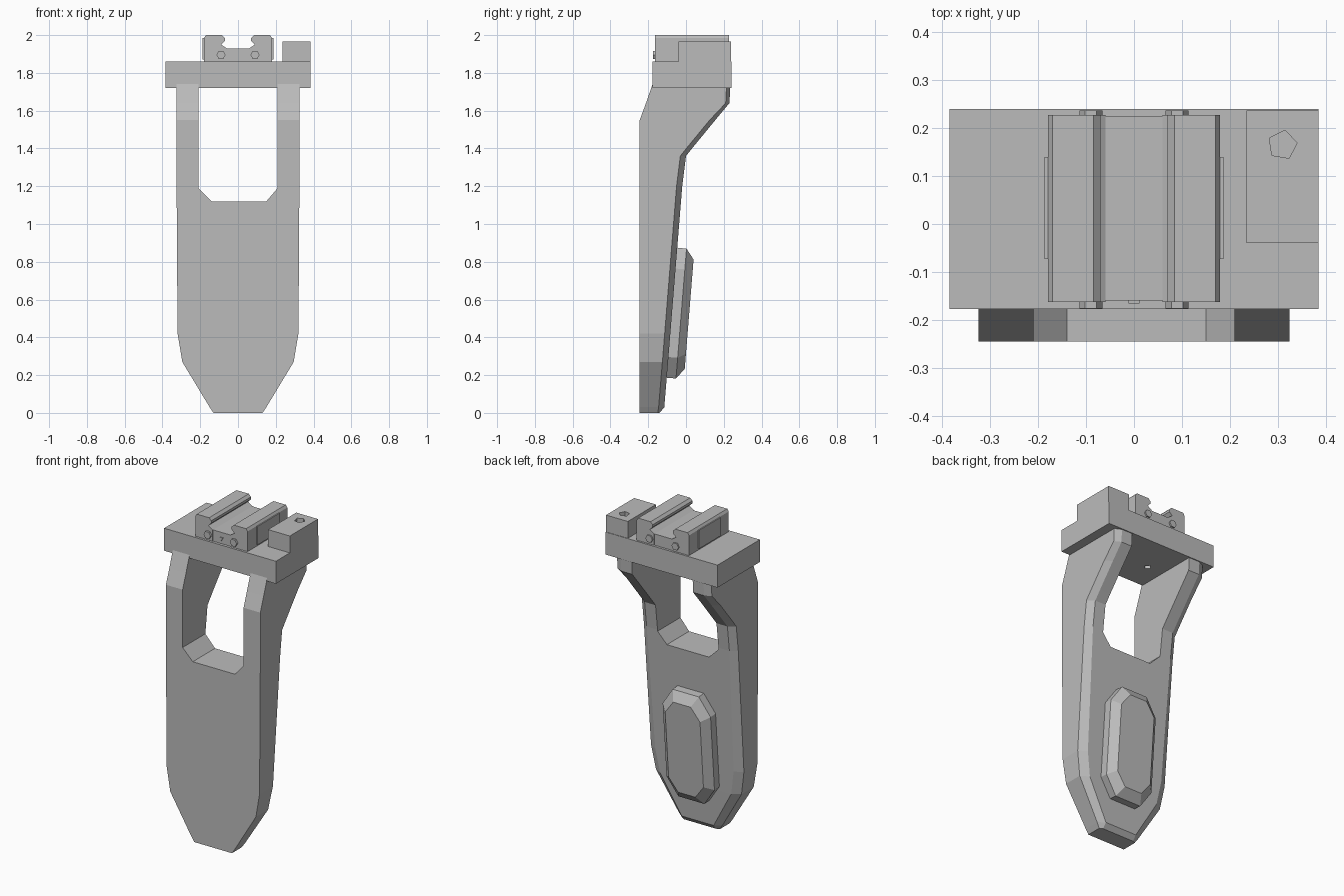
import bpy
import bmesh
from math import pi, sin, cos, atan
from mathutils import Matrix

cube = bpy.data.objects.get("Cube")
if cube:
    bpy.data.objects.remove(cube, do_unlink=True)

grey = bpy.data.materials.new("plain_grey")
grey.use_nodes = True
colour = (0.5, 0.5, 0.5, 1)
grey.diffuse_color = colour
grey.node_tree.nodes["Principled BSDF"].inputs["Base Color"].default_value = colour


def loft(name, rings):
    """Skin a list of equal-length point rings and cap both ends."""
    bm = bmesh.new()
    rows = [[bm.verts.new(p) for p in ring] for ring in rings]
    n = len(rows[0])
    for a, b in zip(rows, rows[1:]):
        for i in range(n):
            j = (i + 1) % n
            bm.faces.new((a[i], a[j], b[j], b[i]))
    bm.faces.new(rows[0][::-1])
    bm.faces.new(rows[-1])
    bmesh.ops.recalc_face_normals(bm, faces=bm.faces)
    mesh = bpy.data.meshes.new(name)
    bm.to_mesh(mesh)
    bm.free()
    mesh.materials.append(grey)
    obj = bpy.data.objects.new(name, mesh)
    bpy.context.collection.objects.link(obj)
    return obj


def box(name, x0, x1, y0, y1, z0, z1):
    return loft(name, [[(x0, y0, z), (x1, y0, z), (x1, y1, z), (x0, y1, z)]
                       for z in (z0, z1)])


def extrude_y(name, profile, y0, y1):
    return loft(name, [[(x, y, z) for x, z in profile] for y in (y0, y1)])


def prism_z(name, x, y, r, sides, z0, z1, turn=0):
    angles = [turn + 2 * pi * i / sides for i in range(sides)]
    return loft(name, [[(x + r * cos(a), y + r * sin(a), z) for a in angles]
                       for z in (z0, z1)])


def cut(obj, cutter):
    mod = obj.modifiers.new("cut", "BOOLEAN")
    mod.operation = "DIFFERENCE"
    mod.solver = "EXACT"
    mod.object = cutter
    cutter.hide_render = True
    cutter.hide_set(True)
    bpy.context.view_layer.objects.active = obj
    bpy.ops.object.modifier_apply(modifier=mod.name)
    bpy.data.objects.remove(cutter, do_unlink=True)


# Tapering body: height, half width, front, back, chamfer across, chamfer deep
FRONT = -0.245
sections = [
    (0.0, 0.13, FRONT, -0.14, 0.02, 0.01),
    (0.03, 0.15, FRONT, -0.115, 0.04, 0.03),
    (0.27, 0.295, FRONT, -0.095, 0.05, 0.03),
    (0.42, 0.32, FRONT, -0.083, 0.05, 0.03),
    (1.2, 0.325, FRONT, -0.02, 0.04, 0.03),
    (1.36, 0.325, FRONT, 0.0, 0.04, 0.03),
    (1.41, 0.325, FRONT, 0.04, 0.04, 0.03),
    (1.55, 0.325, FRONT, 0.155, 0.04, 0.03),
    (1.64, 0.325, -0.212, 0.23, 0.04, 0.02),
    (1.74, 0.325, -0.177, 0.235, 0.04, 0.02),
]
body = loft("body", [
    [(-w, f, z), (w, f, z), (w, b - d, z), (w - c, b, z), (c - w, b, z), (-w, b - d, z)]
    for z, w, f, b, c, d in sections])
cut(body, extrude_y("opening_cutter", [
    (-0.21, 1.8), (-0.21, 1.19), (-0.14, 1.12), (0.15, 1.12), (0.21, 1.19), (0.21, 1.8)],
    -0.5, 0.5))

# Top plate with a small pit underneath
plate = box("top_plate", -0.385, 0.385, -0.177, 0.24, 1.72, 1.86)
cut(plate, prism_z("pit_cutter", -0.1, 0, 0.022, 4, 1.7, 1.76))

# Corner block with a five-sided hole
block = box("corner_block", 0.235, 0.385, -0.04, 0.237, 1.85, 1.965)
cut(block, prism_z("hole_cutter", 0.31, 0.165, 0.031, 5, 1.91, 2.0, 0.15))

# Rail: a floor between two mirrored jaws, each with a side plate and a pin
box("rail_floor", -0.1, 0.1, -0.16, 0.225, 1.85, 1.93)
jaw = [(0.06, 1.85), (0.18, 1.85), (0.18, 1.985), (0.17, 2.0), (0.085, 2.0),
       (0.07, 1.985), (0.07, 1.97), (0.09, 1.95), (0.06, 1.93)]
for side, s in (("left", 1), ("right", -1)):
    extrude_y(side + "_jaw", [(s * x, z) for x, z in jaw], -0.163, 0.228)
    box(side + "_side_plate", s * 0.17, s * 0.187, -0.073, 0.14, 1.87, 1.985)
    pin = [(s * 0.09 + 0.024 * cos(i * pi / 3), 1.895 + 0.024 * sin(i * pi / 3))
           for i in range(6)]
    extrude_y(side + "_pin", pin, -0.176, 0.237)
extrude_y("rail_marker", [(-0.012, 1.9), (0.012, 1.9), (0, 1.88)], -0.166, 0.0)

# Faceted pad lying on the sloping back
def pad_ring(half_width, half_height, corner_x, corner_z, depth):
    quarter = [(half_width - corner_x, half_height), (half_width, half_height - corner_z)]
    right = quarter + [(x, -z) for x, z in quarter[::-1]]
    return [(x, depth, z) for x, z in right + [(-x, -z) for x, z in right]]


pad = loft("back_pad", [
    pad_ring(0.165, 0.345, 0.075, 0.11, -0.04),
    pad_ring(0.165, 0.345, 0.075, 0.11, 0.05),
    pad_ring(0.12, 0.29, 0.06, 0.08, 0.092)])
pad.matrix_world = Matrix.Translation((0, -0.075, 0.53)) @ Matrix.Rotation(-atan(0.081), 4, "X")
